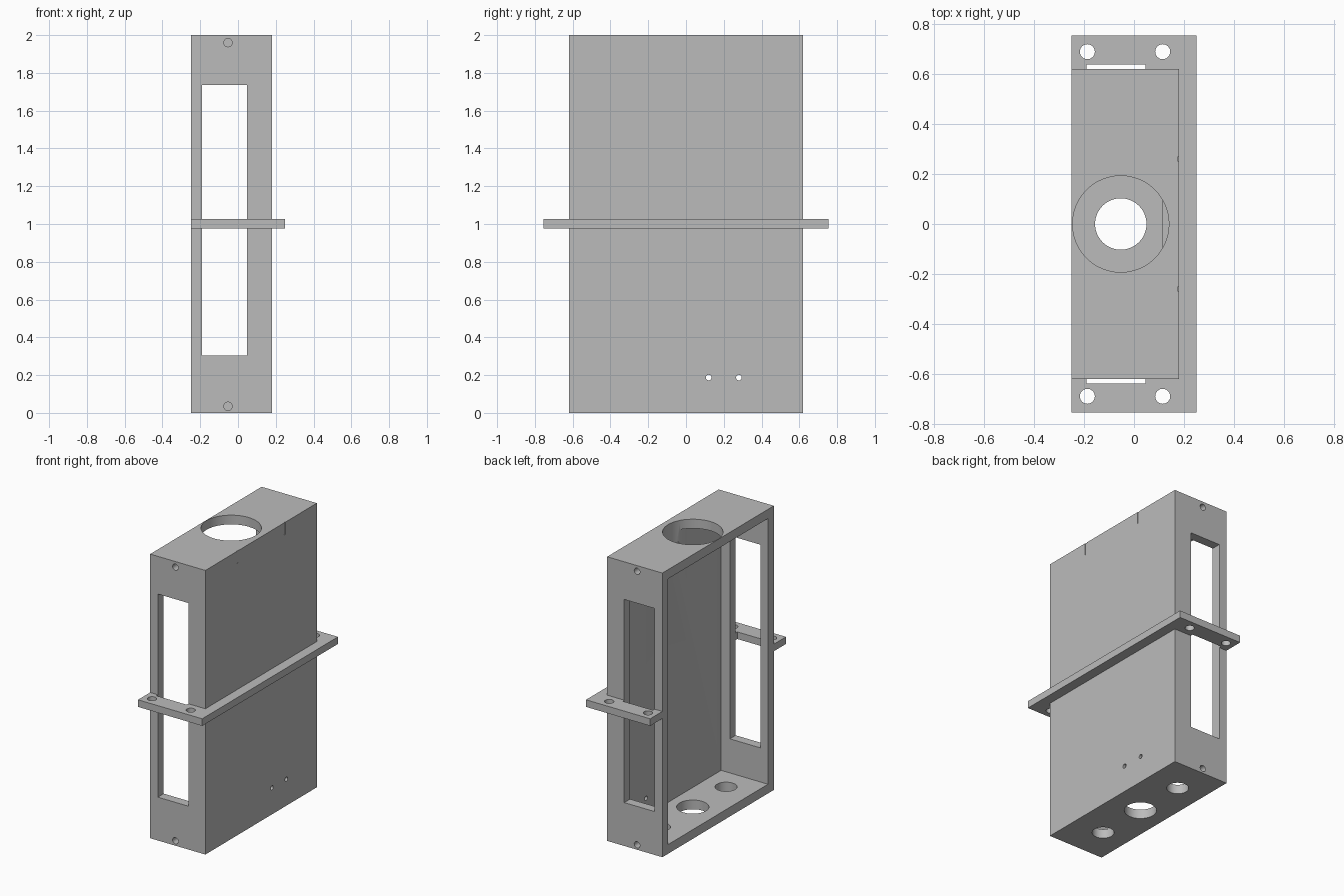
import bpy
from mathutils import Matrix, Vector
import bmesh
import math

if "Cube" in bpy.data.objects:
    bpy.data.objects.remove(bpy.data.objects["Cube"], do_unlink=True)

# One plain grey for the whole part
grey = bpy.data.materials.new("plain_grey")
grey.use_nodes = True
colour = (0.5, 0.5, 0.5, 1)
grey.diffuse_color = colour
grey.node_tree.nodes["Principled BSDF"].inputs["Base Color"].default_value = colour


def make_object(name, bm):
    mesh = bpy.data.meshes.new(name)
    bm.to_mesh(mesh)
    bm.free()
    obj = bpy.data.objects.new(name, mesh)
    bpy.context.collection.objects.link(obj)
    mesh.materials.append(grey)
    return obj


def box(name, low, high):
    low, high = Vector(low), Vector(high)
    bm = bmesh.new()
    matrix = Matrix.Translation((low + high) / 2) @ Matrix.Diagonal((*(high - low), 1))
    bmesh.ops.create_cube(bm, size=1, matrix=matrix)
    return make_object(name, bm)


def drill(centre, radius, depth, axis):
    turn = Vector((0, 0, 1)).rotation_difference(Vector(axis)).to_matrix().to_4x4()
    bm = bmesh.new()
    bmesh.ops.create_cone(bm, cap_ends=True, segments=48, radius1=radius, radius2=radius,
                          depth=depth, matrix=Matrix.Translation(centre) @ turn)
    return make_object("drill_cutter", bm)


def cut(target, cutters):
    # Subtract every cutter, bake the result, then discard the cutters
    for cutter in cutters:
        cutter.hide_render = True
        mod = target.modifiers.new("cut", 'BOOLEAN')
        mod.operation, mod.solver, mod.object = 'DIFFERENCE', 'EXACT', cutter
    bpy.context.view_layer.update()
    graph = bpy.context.evaluated_depsgraph_get()
    mesh = bpy.data.meshes.new_from_object(target.evaluated_get(graph))
    target.modifiers.clear()
    target.data = mesh
    for cutter in cutters:
        bpy.data.objects.remove(cutter, do_unlink=True)
    bpy.ops.object.select_all(action='DESELECT')
    target.select_set(True)
    bpy.context.view_layer.objects.active = target
    bpy.ops.object.shade_smooth_by_angle(angle=math.radians(30))


X, Y, Z = (1, 0, 0), (0, 1, 0), (0, 0, 1)
left, right, half, wall = -0.25, 0.18, 0.62, 0.065
hole_x = -0.053

# Housing: box open on one broad side, with end windows and drilled holes
housing = box("housing", (left, -half, 0), (right, half, 2))
cutters = [
    box("cavity_cutter", (left - 0.1, wall - half, wall), (right - wall, half - wall, 2 - wall)),
    box("window_cutter", (-0.19, -0.8, 0.305), (0.047, 0.8, 1.735)),
    drill((hole_x, 0, 2), 0.193, 0.3, Z),
    drill((hole_x, 0, 0), 0.103, 0.3, Z),
]
for side in (-1, 1):
    cutters.append(drill((hole_x, side * 0.37, 0), 0.07, 0.3, Z))
    cutters.append(box("groove_cutter", (right - 0.003, side * 0.26 - 0.01, 1.915),
                       (right + 0.1, side * 0.26 + 0.01, 2.1)))
    for z in (0.035, 1.96):
        cutters.append(drill((hole_x, side * half, z), 0.022, 0.2, Y))
for y in (0.12, 0.28):
    cutters.append(drill((right, y, 0.187), 0.015, 0.3, X))
cut(housing, cutters)

# Mounting flange: collar round three sides, with bolt holes in its ears
flange = box("mounting_flange", (left, -0.755, 0.976), (0.25, 0.755, 1.026))
cutters = [
    box("collar_cutter", (left - 0.1, 0.01 - half, 0.9), (right - 0.01, half - 0.01, 1.1)),
    box("notch_cutter", (-0.19, -0.638, 0.9), (0.047, 0.638, 1.1)),
]
for side in (-1, 1):
    for x in (-0.187, 0.115):
        cutters.append(drill((x, side * 0.69, 1), 0.03, 0.3, Z))
cut(flange, cutters)
